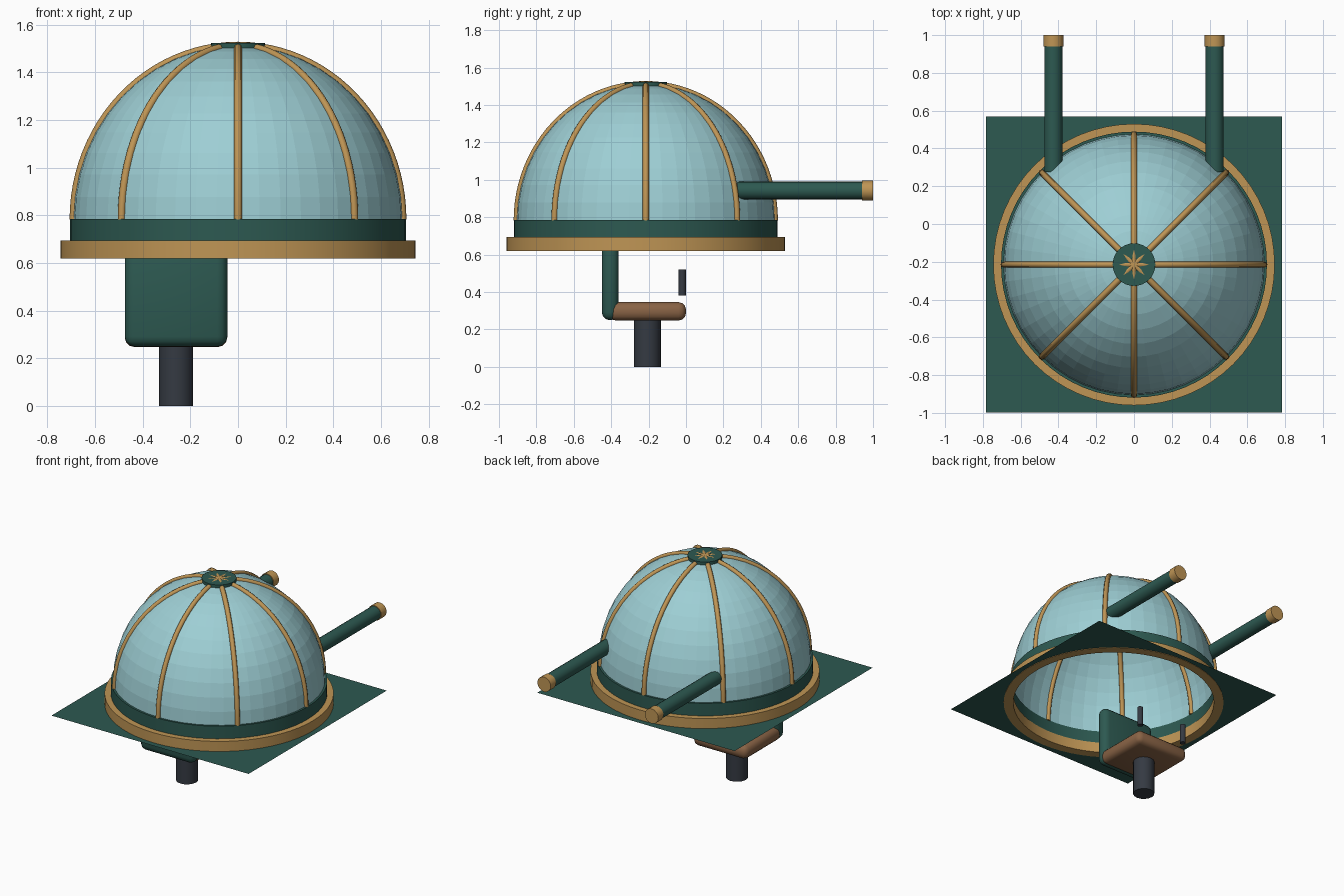
import bpy, bmesh, math
from mathutils import Matrix, Vector

if "Cube" in bpy.data.objects:
    bpy.data.objects.remove(bpy.data.objects["Cube"])

CY = -0.215          # centre line of the dome in y
DOME_R, DOME_H, DOME_Z = 0.69, 0.729, 0.783


def material(name, rgb):
    m = bpy.data.materials.new(name)
    m.diffuse_color = (*rgb, 1)
    m.use_nodes = True
    m.node_tree.nodes["Principled BSDF"].inputs["Base Color"].default_value = m.diffuse_color
    return m


GREEN = material("dark green", (0.026, 0.100, 0.082))
GLASS = material("pale blue glass", (0.34, 0.62, 0.66))
BRASS = material("brass", (0.52, 0.30, 0.09))
LEATHER = material("brown leather", (0.25, 0.125, 0.06))
IRON = material("dark iron", (0.035, 0.042, 0.055))


def add(name, bm, mat, angle=None):
    bmesh.ops.recalc_face_normals(bm, faces=bm.faces)
    me = bpy.data.meshes.new(name)
    bm.to_mesh(me)
    bm.free()
    me.materials.append(mat)
    ob = bpy.data.objects.new(name, me)
    bpy.context.collection.objects.link(ob)
    if angle:
        bpy.ops.object.select_all(action='DESELECT')
        ob.select_set(True)
        bpy.context.view_layer.objects.active = ob
        bpy.ops.object.shade_smooth_by_angle(angle=math.radians(angle))
    return ob


def lathe(name, profile, mat, steps, closed=False, angle=None):
    """Spin (radius, z) points round the dome axis."""
    bm = bmesh.new()
    vs = [bm.verts.new((r, CY, z)) for r, z in profile]
    pairs = list(zip(vs, vs[1:])) + ([(vs[-1], vs[0])] if closed else [])
    edges = [bm.edges.new(p) for p in pairs]
    bmesh.ops.spin(bm, geom=vs + edges, cent=(0, CY, 0), axis=(0, 0, 1),
                   angle=math.tau, steps=steps)
    for v in bm.verts:
        v.co.x -= 0
    bmesh.ops.translate(bm, vec=(0, 0, 0), verts=bm.verts)
    bmesh.ops.remove_doubles(bm, verts=bm.verts, dist=1e-5)
    return add(name, bm, mat, angle)


def rod(name, a, b, r, mat, sides=16):
    """Capped cylinder from a to b."""
    a, b = Vector(a), Vector(b)
    bm = bmesh.new()
    rot = (b - a).to_track_quat('Z', 'Y').to_matrix().to_4x4()
    bmesh.ops.create_cone(bm, cap_ends=True, segments=sides, radius1=r, radius2=r,
                          depth=(b - a).length,
                          matrix=Matrix.Translation((a + b) / 2) @ rot)
    return add(name, bm, mat, 35)


def rounded_box(name, lo, hi, bevel, mat):
    lo, hi = Vector(lo), Vector(hi)
    bm = bmesh.new()
    bmesh.ops.create_cube(bm, size=1, matrix=Matrix.Translation((lo + hi) / 2)
                          @ Matrix.Diagonal((*(hi - lo), 1)))
    bmesh.ops.bevel(bm, geom=bm.edges[:], offset=bevel, segments=3,
                    profile=0.5, affect='EDGES')
    return add(name, bm, mat, 35)


def dome_point(t):
    return DOME_R * math.cos(t), DOME_Z + DOME_H * math.sin(t)


# glass dome, open below
N = 12
lathe("glass_dome", [dome_point(i / N * math.pi / 2) for i in range(N)]
      + [(0, DOME_Z + DOME_H)], GLASS, 48)

# base band and brass ring
lathe("base_band", [(0.685, 0.69), (0.704, 0.69), (0.704, 0.785), (0.685, 0.785)],
      GREEN, 64, closed=True, angle=35)
lathe("base_ring", [(0.68, 0.62), (0.745, 0.62), (0.745, 0.695), (0.68, 0.695)],
      BRASS, 64, closed=True, angle=35)

# thin square deck with a round opening under the ring
bm = bmesh.new()
H, HOLE, SEG = 0.783, 0.72, 64
inner, outer = [], []
for i in range(SEG):
    c, s = math.cos(i * math.tau / SEG), math.sin(i * math.tau / SEG)
    k = H / max(abs(c), abs(s))
    inner.append(bm.verts.new((HOLE * c, CY + HOLE * s, 0.623)))
    outer.append(bm.verts.new((k * c, CY + k * s, 0.623)))
for i in range(SEG):
    j = (i + 1) % SEG
    bm.faces.new((inner[i], outer[i], outer[j], inner[j]))
add("deck_plate", bm, GREEN)

# eight brass ribs meeting at the top
for k in range(8):
    a = k * math.pi / 4
    cu = bpy.data.curves.new("dome_rib", 'CURVE')
    cu.dimensions = '3D'
    cu.bevel_depth, cu.bevel_resolution, cu.use_fill_caps = 0.0165, 2, True
    sp = cu.splines.new('POLY')
    sp.points.add(24)
    for i, p in enumerate(sp.points):
        r, z = dome_point(i / 24 * math.pi / 2)
        p.co = (r * math.cos(a), CY + r * math.sin(a), z, 1)
    cu.materials.append(BRASS)
    ob = bpy.data.objects.new(f"dome_rib_{k + 1}", cu)
    bpy.context.collection.objects.link(ob)
    bpy.ops.object.select_all(action='DESELECT')
    ob.select_set(True)
    bpy.context.view_layer.objects.active = ob
    bpy.ops.object.convert(target='MESH')
    bpy.ops.object.shade_smooth_by_angle(angle=math.radians(50))

# disc at the crown, ribs poke through it as a star
rod("crown_disc", (0, CY, 1.502), (0, CY, 1.5235), 0.113, GREEN, 32)

# two barrels at the back
for side, sx in (("left", -1), ("right", 1)):
    x = 0.427 * sx
    rod(f"{side}_barrel", (x, 0.275, 0.943), (x, 0.97, 0.943), 0.048, GREEN)
    rod(f"{side}_barrel_tip", (x, 0.94, 0.943), (x, 1.0, 0.943), 0.053, BRASS)

# seat on its post
SX = -0.26
rod("seat_post", (SX, -0.207, 0), (SX, -0.207, 0.27), 0.072, IRON)
rounded_box("seat_cushion", (SX - 0.215, -0.415, 0.248), (SX + 0.215, 0.0, 0.346),
            0.04, LEATHER)
rounded_box("seat_back", (SX - 0.215, -0.45, 0.25), (SX + 0.215, -0.36, 0.68),
            0.042, GREEN)

# two control handles in front of the seat
for side, sx in (("left", -1), ("right", 1)):
    x = SX + 0.188 * sx
    rod(f"{side}_control_handle", (x, -0.02, 0.383), (x, -0.02, 0.521), 0.02, IRON, 12)
